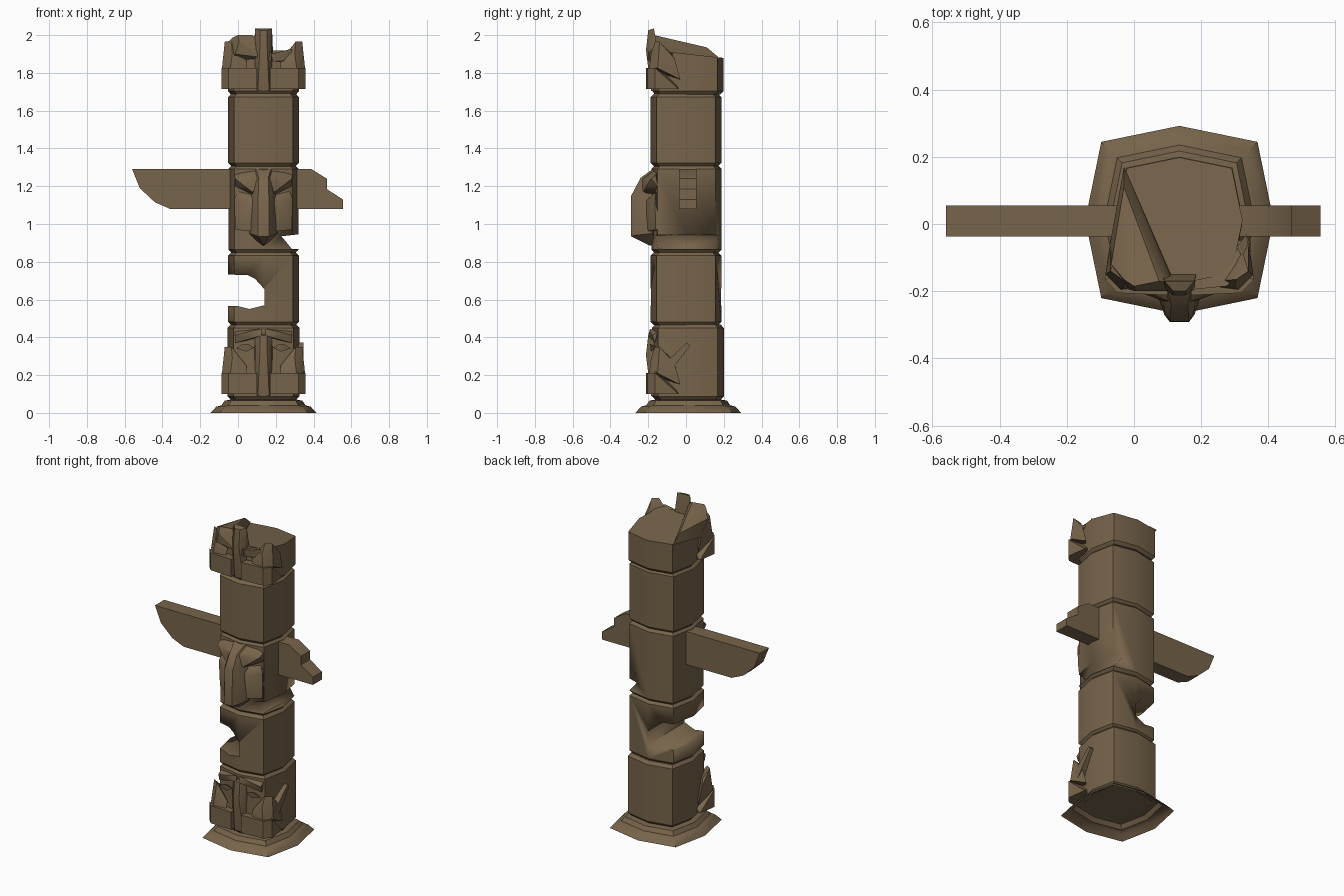
import bpy, bmesh

if "Cube" in bpy.data.objects:
    bpy.data.objects.remove(bpy.data.objects["Cube"])

CX = 0.135          # pole axis in x
wood = bpy.data.materials.new("weathered_wood")
wood.diffuse_color = (0.185, 0.128, 0.07, 1)
wood.use_nodes = True
wood.node_tree.nodes["Principled BSDF"].inputs["Base Color"].default_value = wood.diffuse_color


def finish(bm, name, angle=0.6, recalc=True):
    if recalc:
        bmesh.ops.recalc_face_normals(bm, faces=bm.faces)
    me = bpy.data.meshes.new(name)
    bm.to_mesh(me)
    bm.free()
    me.materials.append(wood)
    ob = bpy.data.objects.new(name, me)
    bpy.context.collection.objects.link(ob)
    bpy.ops.object.select_all(action='DESELECT')
    ob.select_set(True)
    bpy.context.view_layer.objects.active = ob
    bpy.ops.object.shade_smooth_by_angle(angle=angle)
    return ob


def loft(name, levels, cy=0.0, tilt=0.0, cap_bottom=True):
    """Stack of bulged-square rings; tilt slopes the last ring."""
    bm = bmesh.new()
    c = 0.83
    shape = [(1, 0), (c, c), (0, 1), (-c, c), (-1, 0), (-c, -c), (0, -1), (c, -c)]
    rings = []
    for i, (z, s) in enumerate(levels):
        t = tilt if i == len(levels) - 1 else 0
        rings.append([bm.verts.new((CX + a * s, cy + b * s, z - t * b * s))
                      for a, b in shape])
    for r0, r1 in zip(rings, rings[1:]):
        for i in range(8):
            j = (i + 1) % 8
            bm.faces.new((r0[i], r0[j], r1[j], r1[i]))
    if cap_bottom:
        bm.faces.new(rings[0][::-1])
    bm.faces.new(rings[-1])
    return finish(bm, name, recalc=cap_bottom)


def block(name, z0, z1, s=0.187, cy=0.0):
    return loft(name, [(z0, s - .017), (z0 + .018, s), (z1 - .018, s), (z1, s - .017)], cy)


def prism(name, outline, y0, y1):
    """Front-view (x, z) outline extruded along y."""
    bm = bmesh.new()
    f = bm.faces.new([bm.verts.new((x, y0, z)) for x, z in outline])
    r = bmesh.ops.extrude_face_region(bm, geom=[f])
    for v in r['geom']:
        if isinstance(v, bmesh.types.BMVert):
            v.co.y = y1
    return finish(bm, name)


def hull(name, pts, dz=0.0, sides=(1, -1), angle=0.6):
    """Convex carved lump from (u, y, z), u measured from the pole axis."""
    for s in sides:
        bm = bmesh.new()
        for u, y, z in pts:
            bm.verts.new((CX + s * u, y, z + dz))
        r = bmesh.ops.convex_hull(bm, input=bm.verts)
        junk = {g for g in r['geom_interior'] + r['geom_unused']
                if isinstance(g, bmesh.types.BMVert)}
        bmesh.ops.delete(bm, geom=list(junk), context='VERTS')
        bmesh.ops.dissolve_limit(bm, angle_limit=0.02, verts=bm.verts, edges=bm.edges)
        finish(bm, name + ("_right" if s > 0 else "_left"), angle)


def bite(target, outline):
    cut = prism("bite_cutter", outline, -0.4, 0.4)
    cut.hide_render = True
    m = target.modifiers.new("bite", 'BOOLEAN')
    m.operation, m.solver, m.object = 'DIFFERENCE', 'EXACT', cut
    target.modifiers.move(len(target.modifiers) - 1, 0)
    bpy.context.view_layer.objects.active = target
    bpy.ops.object.modifier_apply(modifier="bite")
    bpy.data.objects.remove(cut)


# stepped base, open underneath
loft("base", [(0, .28), (.033, .25), (.04, .223), (.065, .205), (.072, .165)],
     cy=.012, cap_bottom=False)

# stacked pole blocks
block("lower_face_block", .07, .468, .19, .01)
lower = block("lower_plain_block", .464, .85)
bird = block("bird_block", .846, 1.31, .185, .003)
block("upper_plain_block", 1.305, 1.69)
loft("top_face_block", [(1.685, .172), (1.703, .188), (1.90, .188)], .01, tilt=.11)

# broken-out chunks
bite(lower, [(-.2, .735), (.05, .73), (.09, .71), (.14, .655), (.14, .57),
             (.06, .55), (.0, .565), (-.2, .57)])
bite(bird, [(.5, .965), (.23, .935), (.285, .868), (.5, .863)])

# wings: whole on the left, snapped on the right
prism("left_wing", [(0, 1.29), (-.56, 1.29), (-.52, 1.19), (-.44, 1.115),
                    (-.36, 1.08), (0, 1.08)], -.037, .055)
prism("right_wing", [(.25, 1.29), (.39, 1.29), (.47, 1.24), (.47, 1.185),
                     (.555, 1.13), (.555, 1.08), (.25, 1.08)], -.037, .055)

# carved faces: the lower one, repeated at the top
for label, dz in (("lower", 0), ("top", 1.615)):
    muzzle = [(u, y, z) for u, y in ((.035, -.212), (.185, -.205), (.222, -.165),
                                     (.205, -.04), (.035, -.1)) for z in (.10, .212)]
    muzzle = [p for p in muzzle if p != (.205, -.04, .212)]
    hull(label + "_muzzle", muzzle, dz, angle=.4)
    hull(label + "_cheek", [(.09, -.185, .2), (.175, -.195, .21), (.22, -.15, .21),
                            (.2, -.03, .15), (.205, -.06, .26), (.09, -.17, .25),
                            (.13, -.185, .27), (.165, -.185, .29), (.212, -.15, .26),
                            (.205, -.14, .35), (.19, -.09, .30), (.17, -.165, .35)], dz)
    hull(label + "_nose", [(s * u, y, z) for s in (1, -1) for u, y, z in (
        (.03, -.185, .09), (.03, -.19, .29), (.045, -.19, .30), (.02, -.212, .305),
        (.018, -.2, .41), (.045, -.17, .42), (.05, -.15, .30), (.04, -.15, .09))],
        dz, sides=(1,))

# brows and eyes of the lower face
hull("lower_brow", [(.01, -.2, .41), (.01, -.19, .445), (.08, -.192, .43), (.15, -.178, .41),
                    (.08, -.188, .40), (.15, -.165, .37), (.15, -.15, .43), (.01, -.15, .40)])
hull("lower_eye", [(.05, -.178, .345), (.08, -.19, .365), (.11, -.188, .365), (.145, -.17, .34),
                   (.09, -.186, .325), (.09, -.15, .345)])
# long raised sliver beside the lower right cheek
hull("lower_side_spike", [(u, y, z) for y, z in ((-.17, .21), (-.09, .21), (.022, .355),
                                                (.005, .372), (-.08, .275))
                          for u in (.15, .212)], sides=(1,))

# bird beak with heavy brows
hull("beak", [(s * u, y, z) for s in (1, -1) for u, y, z in (
    (.028, -.29, 1.15), (.028, -.292, .935), (.042, -.265, 1.17), (.045, -.27, .94),
    (.025, -.24, 1.245), (.04, -.17, 1.295), (.06, -.18, 1.2), (.075, -.18, .95),
    (.0, -.19, .885), (.03, -.15, .9))], sides=(1,))
hull("bird_brow", [(.02, -.235, 1.235), (.02, -.24, 1.18), (.06, -.225, 1.17), (.10, -.21, 1.2),
                   (.15, -.185, 1.24), (.155, -.16, 1.26), (.08, -.205, 1.255), (.02, -.15, 1.3),
                   (.15, -.15, 1.2), (.04, -.15, 1.14)])
hull("bird_cheek", [(.03, -.215, 1.12), (.10, -.2, 1.12), (.155, -.165, 1.13), (.03, -.215, .96),
                    (.10, -.19, .965), (.15, -.16, .97), (.03, -.14, 1.17), (.15, -.13, .97),
                    (.14, -.16, 1.17)])

# splintered crown
hull("crown_splinter", [(-.165, -.165, 1.985), (-.135, -.185, 2.0), (-.06, -.17, 2.0),
                        (-.035, -.175, 1.985), (-.012, -.185, 1.94), (0, -.2, 1.88),
                        (-.2, -.13, 1.86), (-.205, -.05, 1.86), (-.203, -.12, 1.95),
                        (-.165, .11, 1.935), (-.165, .17, 1.885), (-.15, -.195, 1.9),
                        (-.13, -.2, 1.965)], sides=(1,), angle=.35)
hull("crown_nub", [(.0, -.2, 1.955), (.02, -.2, 1.965), (.038, -.195, 1.93), (.04, -.2, 1.86),
                   (-.03, -.2, 1.86), (.03, -.15, 1.9), (-.02, -.14, 1.9)], sides=(1,))
hull("crown_brow", [(.04, -.195, 1.90), (.09, -.19, 1.905), (.14, -.185, 1.925), (.17, -.16, 1.925),
                    (.195, -.11, 1.905), (.205, -.14, 1.86), (.17, -.17, 1.87), (.05, -.19, 1.86),
                    (.16, -.05, 1.9), (.04, -.12, 1.9)], sides=(1,))
